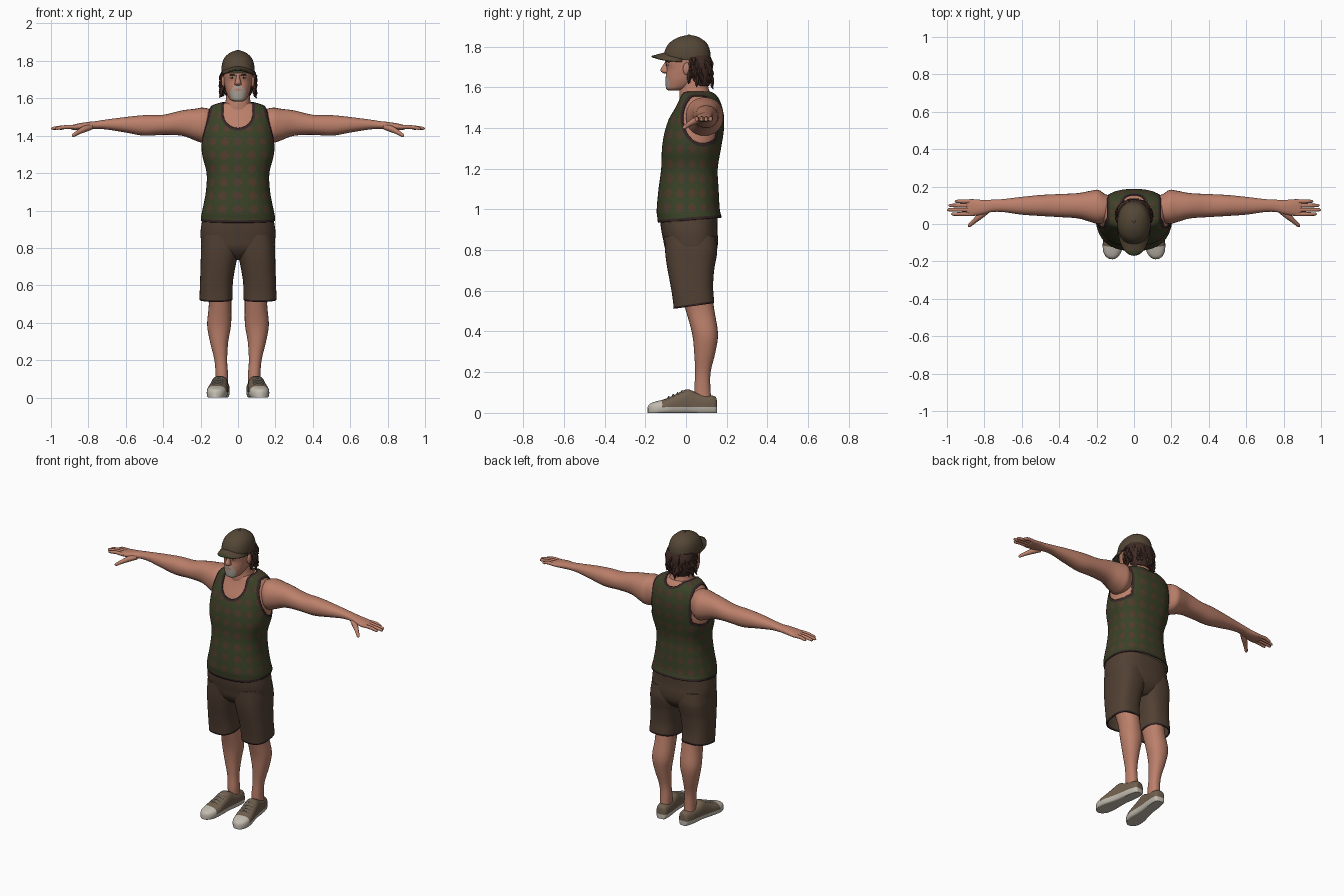
import bpy, bmesh, math, random
from mathutils import Vector, Matrix

if "Cube" in bpy.data.objects:
    bpy.data.objects.remove(bpy.data.objects["Cube"])

random.seed(4)


def mat(name, r, g, b):
    m = bpy.data.materials.new(name)
    m.diffuse_color = (r, g, b, 1)
    m.use_nodes = True
    m.node_tree.nodes["Principled BSDF"].inputs["Base Color"].default_value = m.diffuse_color
    return m


SKIN = mat("skin", .50, .215, .145)
GREEN = mat("shirt green", .042, .054, .02)
SPOT = mat("shirt spot brown", .083, .044, .026)
TRIM = mat("dark trim", .036, .02, .02)
SHORTS = mat("shorts brown", .083, .051, .033)
CAP = mat("cap brown", .088, .062, .036)
HAIR = mat("hair brown", .052, .025, .019)
BEARD = mat("beard grey", .38, .34, .29)
CANVAS = mat("shoe canvas", .165, .118, .078)
CREAM = mat("cream", .54, .50, .43)


def dense(rows, k):
    """Smooth (Catmull-Rom) in-between rows."""
    out = []
    for i in range(len(rows) - 1):
        a, b, c, d = (rows[max(0, min(len(rows) - 1, i + j))] for j in (-1, 0, 1, 2))
        for s in range(k):
            t = s / k
            out.append(tuple(.5 * (2 * q + (r - p) * t + (2 * p - 5 * q + 4 * r - w) * t * t
                                   + (3 * q - p - 3 * r + w) * t ** 3)
                             for p, q, r, w in zip(a, b, c, d)))
    return out + [tuple(rows[-1])]


def ring(axis, row, n, p):
    """Superellipse section: row = (position, a_min, a_max, b_min, b_max)."""
    pos, a0, a1, b0, b1 = row
    pts = []
    for i in range(n):
        t = 2 * math.pi * i / n
        c, s = math.cos(t), math.sin(t)
        a = (a0 + a1) / 2 + (a1 - a0) / 2 * math.copysign(abs(c) ** (2 / p), c)
        b = (b0 + b1) / 2 + (b1 - b0) / 2 * math.copysign(abs(s) ** (2 / p), s)
        pts.append({'z': (a, b, pos), 'x': (pos, a, b), 'y': (a, pos, b)}[axis])
    return pts


def skin_rings(bm, rings):
    vs = [[bm.verts.new(p) for p in r] for r in rings]
    n = len(vs[0])
    for a, b in zip(vs, vs[1:]):
        for i in range(n):
            bm.faces.new((a[i], a[(i + 1) % n], b[(i + 1) % n], b[i]))
    bm.faces.new(vs[0][::-1])
    bm.faces.new(vs[-1])


def loft(axis, rows, n=32, p=2.2, k=4, bm=None):
    bm = bm or bmesh.new()
    skin_rings(bm, [ring(axis, r, n, p) for r in dense(rows, k)])
    return bm


def sym(rows):
    return [(z, -w, w, y0, y1) for z, w, y0, y1 in rows]


def tube(bm, path, n=8, k=3):
    """Round tube through (x, y, z, radius) points."""
    path = dense(path, k)
    P = [Vector(q[:3]) for q in path]
    rings = []
    for i, q in enumerate(path):
        t = (P[min(i + 1, len(P) - 1)] - P[max(i - 1, 0)]).normalized()
        u = t.cross((0, 0, 1) if abs(t.z) < .9 else (0, 1, 0)).normalized()
        v = t.cross(u)
        rings.append([P[i] + q[3] * (u * math.cos(a) + v * math.sin(a))
                      for a in (2 * math.pi * j / n for j in range(n))])
    skin_rings(bm, rings)


def ball(bm, c, r):
    bmesh.ops.create_uvsphere(bm, u_segments=16, v_segments=10, radius=1,
                              matrix=Matrix.Translation(c) @ Matrix.Diagonal((*r, 1)))


def paint(bm, f, idx):
    """Cut the mesh along f = 0, then colour (or delete, idx None) where f < 0."""
    new = []
    for e in list(bm.edges):
        a, b = (f(v.co) + 1e-7 for v in e.verts)
        if a * b < 0:
            new.append(bmesh.utils.edge_split(e, e.verts[0], a / (a - b))[1])
    if new:
        bmesh.ops.connect_verts(bm, verts=new)
    hit = [q for q in bm.faces if f(q.calc_center_median()) < 0]
    if idx is None:
        bmesh.ops.delete(bm, geom=hit, context='FACES')
    else:
        for q in hit:
            q.material_index = idx


def finish(bm, name, mats, mirror=False, thick=0, angle=50):
    bmesh.ops.recalc_face_normals(bm, faces=bm.faces)
    me = bpy.data.meshes.new(name)
    bm.to_mesh(me)
    bm.free()
    for m in mats:
        me.materials.append(m)
    me.polygons.foreach_set("use_smooth", [True] * len(me.polygons))
    me.set_sharp_from_angle(angle=math.radians(angle))
    ob = bpy.data.objects.new(name, me)
    bpy.context.scene.collection.objects.link(ob)
    if mirror:
        ob.modifiers.new("mirror", 'MIRROR').use_mirror_merge = False
    if thick:
        s = ob.modifiers.new("thickness", 'SOLIDIFY')
        s.thickness, s.offset = thick, -1
    return ob


# Tank top: torso loft with neck, arm and hem openings cut out
TORSO = [(.91, .198, -.135, .178), (.96, .198, -.141, .175), (1.0, .191, -.144, .166),
         (1.1, .172, -.135, .16), (1.2, .168, -.122, .156), (1.3, .192, -.118, .172),
         (1.38, .194, -.105, .185), (1.45, .19, -.082, .187), (1.5, .182, -.058, .178),
         (1.535, .168, -.042, .166), (1.558, .145, -.034, .152), (1.572, .112, -.03, .14),
         (1.58, .08, -.028, .13)]


def openings(v):
    x, y, z = v
    zc = 1.52 + .11 * max(0, min(1, (y - .02) / .08))
    neck = math.hypot(x, min(0, z - zc)) - .078
    hole = (math.hypot((y - .085) / .1, (z - 1.45) / .125) - 1) * .11
    return min(neck, max(hole, .145 - abs(x)), z - (.945 + .08 * y))


def spots(v):
    a = math.atan2(v.x / .19, -(v.y - .03) / .15)
    return .55 - math.cos(16 * a) - math.cos(2 * math.pi * v.z / .072)


bm = loft('z', sym(TORSO), n=96, p=2.4, k=6)
paint(bm, spots, 1)
paint(bm, openings, None)
paint(bm, lambda v: openings(v) - .014, 2)
finish(bm, "tank_top", [GREEN, SPOT, TRIM], thick=.004)

# Chest and neck skin under the top
bm = loft('z', sym([(z - .005, w - .007, a + .007, b - .007) for z, w, a, b in TORSO[4:]]), n=48, p=2.4)
loft('z', sym([(1.52, .08, -.03, .125), (1.56, .074, -.033, .12), (1.6, .064, -.03, .11),
               (1.66, .062, -.02, .1)]), bm=bm)
finish(bm, "chest_and_neck", [SKIN])

# Arms with hands
bm = loft('x', [(.11, .03, .15, 1.39, 1.52), (.15, .01, .158, 1.37, 1.542), (.19, .0, .182, 1.362, 1.55),
                (.23, .01, .178, 1.375, 1.544), (.3, .03, .165, 1.4, 1.535), (.4, .037, .16, 1.405, 1.512),
                (.5, .043, .155, 1.4, 1.51), (.6, .05, .145, 1.417, 1.5), (.7, .064, .133, 1.433, 1.487),
                (.76, .064, .13, 1.436, 1.478), (.8, .053, .128, 1.432, 1.474),
                (.85, .044, .132, 1.43, 1.466), (.885, .043, .132, 1.432, 1.458),
                (.897, .05, .127, 1.437, 1.453)], n=28)
for y, end in ((.053, .978), (.076, .999), (.099, .992), (.121, .958)):
    tube(bm, [(.865, y, 1.446, .011), (.92, y, 1.447, .0105), (end - .015, y, 1.44, .009),
              (end - .004, y, 1.438, .006), (end, y, 1.437, .002)], n=10)
tube(bm, [(.785, .07, 1.447, .015), (.82, .045, 1.436, .017), (.855, .014, 1.418, .012),
          (.88, -.008, 1.402, .009), (.886, -.013, 1.398, .003)], n=10)
finish(bm, "arms", [SKIN], mirror=True)

# Lower legs
bm = loft('z', [(.06, .055, .12, .042, .125), (.12, .053, .12, .041, .12), (.2, .058, .126, .045, .121),
                (.3, .052, .15, .04, .145), (.39, .037, .165, .03, .157), (.5, .036, .156, .0, .14),
                (.6, .036, .165, -.03, .125)], n=28)
finish(bm, "legs", [SKIN], mirror=True)

# Shorts: seat and two legs with slanted dark hems
bm = loft('z', sym([(.735, .05, -.03, .1), (.76, .12, -.07, .13), (.8, .188, -.1, .152),
                    (.85, .199, -.112, .157), (.9, .199, -.122, .154), (.965, .188, -.13, .155)]),
          n=48, p=2.5)
finish(bm, "shorts_seat", [SHORTS])
bm = loft('z', [(.48, .03, .205, -.058, .142), (.55, .029, .205, -.064, .138), (.62, .027, .203, -.075, .133),
                (.7, .014, .2, -.09, .138), (.75, .002, .199, -.098, .147), (.8, -.01, .198, -.103, .153),
                (.87, -.01, .19, -.106, .146)], n=40, p=2.6)
cuff = lambda v: v.z - (.52 + .14 * v.y)
paint(bm, cuff, None)
paint(bm, lambda v: cuff(v) - .01, 1)
finish(bm, "shorts_legs", [SHORTS, TRIM], mirror=True, thick=.008)

# Shoes with cream sole, toe cap and laces, turned slightly outward
bm = loft('y', [(y, -w, w, -.012, t) for y, w, t in (
    (.152, .012, .05), (.144, .032, .08), (.1, .041, .09), (.05, .043, .1), (.005, .045, .116),
    (-.05, .05, .092), (-.1, .055, .07), (-.15, .048, .056), (-.178, .031, .045), (-.19, .01, .03))],
    n=32, p=2.7)
for v in bm.verts:
    v.co.z = max(0, v.co.z)
paint(bm, lambda v: min(v.z - .03, v.y + .125), 1)
old = set(bm.faces)
for i in range(4):
    y, z = -.02 - .022 * i, .107 - .0095 * i
    tube(bm, [(-.028, y, z - .008, .004), (0, y, z + .001, .004), (.028, y, z - .008, .004)], n=6)
for q in set(bm.faces) - old:
    q.material_index = 1
bm.transform(Matrix.Translation((.088, .08, 0)) @ Matrix.Rotation(math.radians(7.5), 4, 'Z')
             @ Matrix.Translation((0, -.08, 0)))
finish(bm, "shoes", [CANVAS, CREAM], mirror=True)


# Head with beard around the mouth
def beard(v):
    patch = math.hypot(v.x / .043, (v.z - 1.624) / .044) - 1
    mouth = 1 - math.hypot(v.x / .022, (v.z - 1.645) / .007)
    return max(patch, mouth, (v.y + .045) * 10)


bm = loft('z', sym([(1.583, .022, -.085, -.04), (1.592, .042, -.097, .0), (1.61, .054, -.1, .04),
                    (1.635, .064, -.1, .07), (1.66, .07, -.099, .09), (1.69, .075, -.095, .1),
                    (1.72, .077, -.1, .105), (1.75, .078, -.095, .105), (1.79, .068, -.075, .09),
                    (1.82, .04, -.04, .05)]), n=56, k=5)
paint(bm, beard, 1)
loft('z', sym([(1.668, .008, -.108, -.08), (1.675, .018, -.121, -.08), (1.687, .016, -.125, -.08),
               (1.708, .01, -.113, -.08), (1.728, .009, -.101, -.08)]), n=16, bm=bm)
for s in (-1, 1):
    ball(bm, (s * .078, .005, 1.69), (.011, .02, .031))
finish(bm, "head", [SKIN, BEARD])

# Eyes and brows
bm = bmesh.new()
ball(bm, (.03, -.086, 1.711), (.012, .009, .006))
finish(bm, "eye_whites", [CREAM], mirror=True)
bm = bmesh.new()
ball(bm, (.03, -.092, 1.711), (.005, .005, .005))
tube(bm, [(.014, -.099, 1.722, .003), (.03, -.094, 1.727, .004), (.048, -.082, 1.723, .002)])
finish(bm, "irises_and_brows", [HAIR], mirror=True)

# Shaggy hair below the cap
bm = loft('z', sym([(1.605, .058, .04, .112), (1.63, .074, .018, .122), (1.68, .085, .01, .128),
                    (1.72, .09, -.002, .13), (1.755, .085, -.02, .118)]), n=32, p=2.3)
for i in range(60):
    a = math.radians(random.uniform(-112, 112))
    z, d = random.uniform(1.65, 1.745), random.uniform(.04, .07)
    s, c = math.sin(a), math.cos(a)
    tube(bm, [(.08 * s, .045 + .07 * c, z, .012), (.093 * s, .045 + .083 * c, z - d * .5, .011),
              (.092 * s, .045 + .083 * c, z - d * .8, .007),
              (.103 * s, .045 + .09 * c, z - d, .001)], n=6)
finish(bm, "hair", [HAIR])

# Cap crown, button and curved brim
bm = loft('z', sym([(1.733, .087, -.104, .119), (1.755, .089, -.11, .121), (1.79, .084, -.1, .115),
                    (1.82, .07, -.079, .099), (1.843, .044, -.042, .068), (1.853, .02, -.01, .042),
                    (1.856, .004, .012, .02)]), n=48)
ball(bm, (0, .015, 1.855), (.008, .008, .004))
finish(bm, "cap_crown", [CAP])
bm = bmesh.new()
grid = []
for i in range(25):
    u = -1 + i / 12
    h = math.sqrt(max(0, 1 - u * u))
    grid.append([bm.verts.new((.087 * u, -.02 - h * (.08 + .07 * t / 6),
                               1.772 - .018 * t / 6 - .03 * u * u)) for t in range(7)])
for a, b in zip(grid, grid[1:]):
    for t in range(6):
        bm.faces.new((a[t], a[t + 1], b[t + 1], b[t]))
paint(bm, lambda v: v.y + .145, 1)
finish(bm, "cap_brim", [CAP, GREEN], thick=.007)
